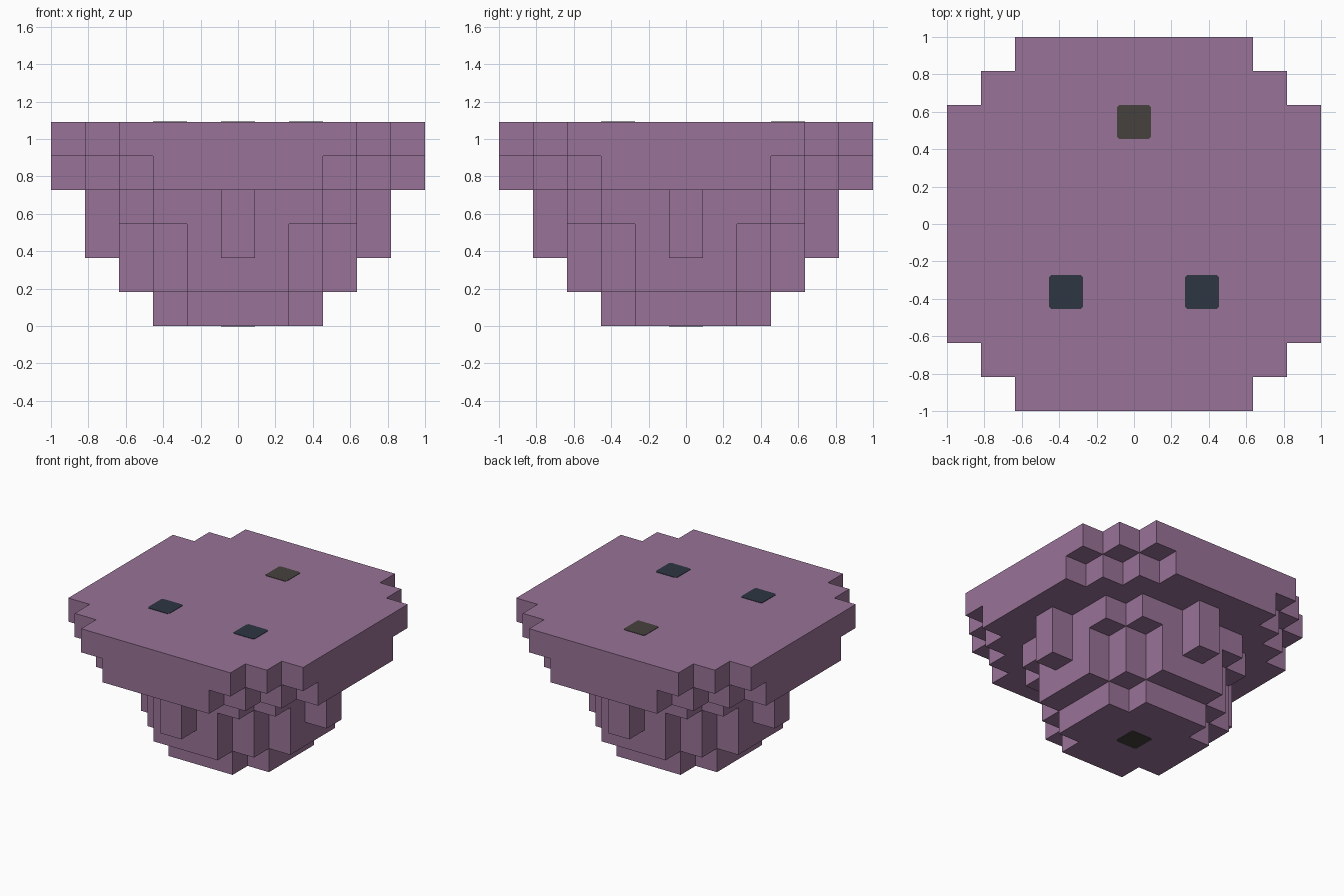
import bpy, bmesh

CELL = 2 / 11   # edge of one block

cube = bpy.data.objects.get("Cube")
if cube:
    bpy.data.objects.remove(cube, do_unlink=True)


def material(name, rgb):
    mat = bpy.data.materials.new(name)
    mat.use_nodes = True
    mat.diffuse_color = (*rgb, 1)
    mat.node_tree.nodes["Principled BSDF"].inputs["Base Color"].default_value = (*rgb, 1)
    return mat


purple = material("dusty purple", (0.315, 0.17, 0.31))
charcoal = material("warm charcoal", (0.06, 0.053, 0.049))
navy = material("dark slate blue", (0.026, 0.037, 0.054))


def prism(name, outline, bottom, height, mat):
    """Extrude a flat outline straight up into a closed solid."""
    bm = bmesh.new()
    face = bm.faces.new([bm.verts.new((x, y, bottom)) for x, y in outline])
    top = bmesh.ops.extrude_face_region(bm, geom=[face], use_keep_orig=True)["geom"]
    verts = [g for g in top if isinstance(g, bmesh.types.BMVert)]
    bmesh.ops.translate(bm, vec=(0, 0, height), verts=verts)
    bmesh.ops.recalc_face_normals(bm, faces=bm.faces)
    mesh = bpy.data.meshes.new(name)
    bm.to_mesh(mesh)
    bm.free()
    mesh.materials.append(mat)
    obj = bpy.data.objects.new(name, mesh)
    bpy.context.collection.objects.link(obj)
    return obj


def stepped_outline(widths):
    """Stair-step one corner, then turn it four times; widths rise outward."""
    halves = [(w + 0.5) * CELL for w in widths]
    steps = list(zip(halves, reversed(halves)))
    corner = []
    for i, (x, y) in enumerate(steps):
        corner.append((x, y))
        if i + 1 < len(steps):
            corner.append((x, steps[i + 1][1]))
    outline = []
    for _ in range(4):
        outline += corner
        corner = [(y, -x) for x, y in corner]
    return outline


# Stacked block layers from the foot to the wide top
layers = [
    ("foot", (1, 2)),
    ("lower_body", (1, 2, 3)),
    ("ribbed_body", (0, 1, 2, 3, 4)),
    ("neck", (0, 2, 3, 4)),
    ("under_rim", (2, 3, 4, 5)),
    ("top_slab", (3, 4, 5)),
]
for level, (name, widths) in enumerate(layers):
    prism(name, stepped_outline(widths), level * CELL, CELL, purple)


# Thin square inlays with clipped corners
def inlay(name, col, row, z, mat):
    h, c = CELL / 2, CELL / 2 - 0.012
    corner = [(c, h), (h, c)]
    outline = []
    for _ in range(4):
        outline += [(x + col * CELL, y + row * CELL) for x, y in corner]
        corner = [(y, -x) for x, y in corner]
    prism(name, outline, z - 0.003, 0.006, mat)


top = len(layers) * CELL
for side, col in (("left", 2), ("right", -2)):
    inlay(side + "_front_inlay", col, -2, top, navy)
inlay("back_inlay", 0, 3, top, charcoal)
inlay("bottom_inlay", 0, 0, 0, charcoal)
